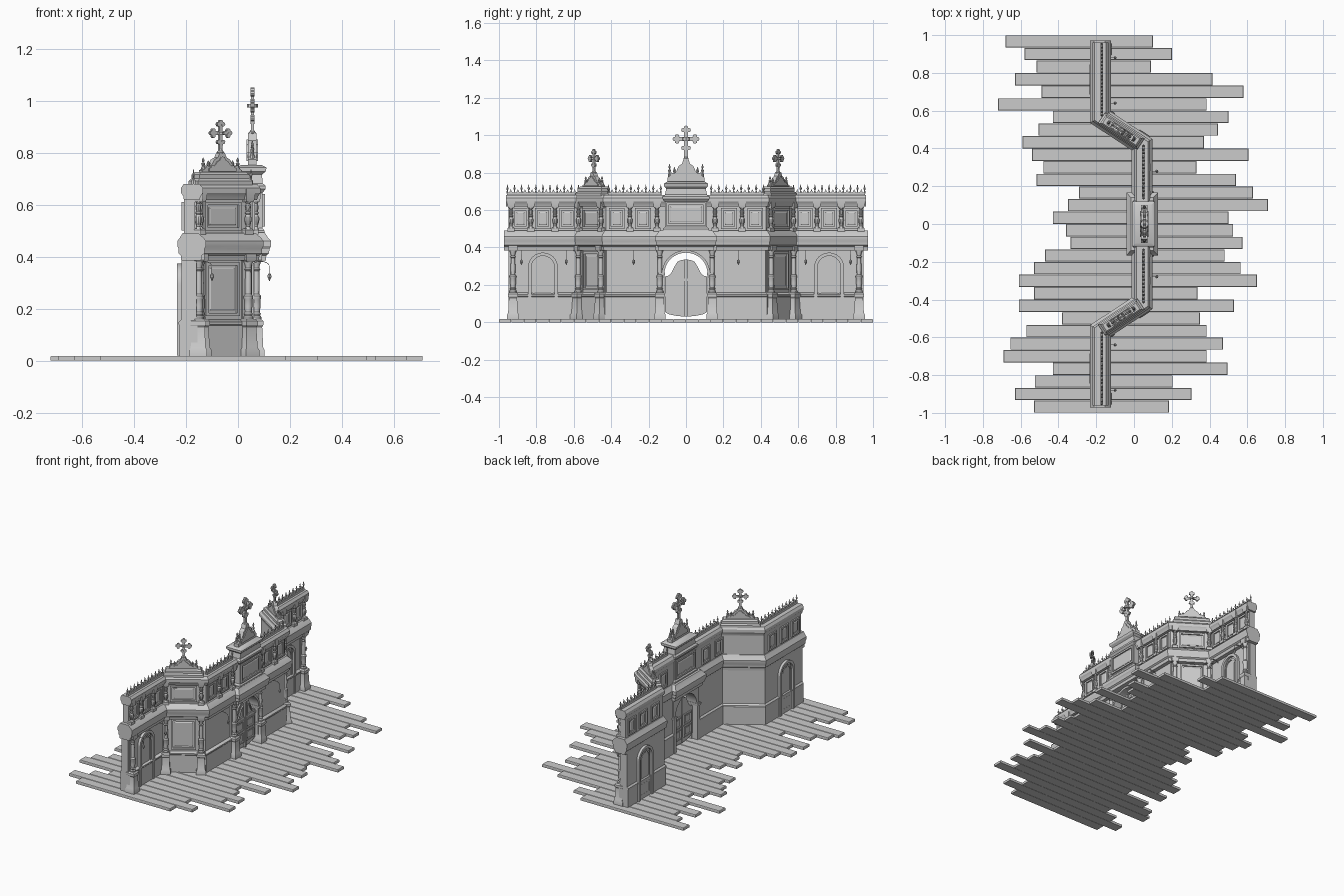
import bpy, bmesh, math
from mathutils import Matrix, Vector

if "Cube" in bpy.data.objects:
    bpy.data.objects.remove(bpy.data.objects["Cube"])

PI = math.pi
R180 = Matrix.Rotation(PI, 4, 'Z')
I4 = Matrix.Identity(4)


def frame(x, y, ang=PI / 2):
    """Local frame: X runs along the wall, -Y faces the show side."""
    return Matrix.Translation((x, y, 0)) @ Matrix.Rotation(ang, 4, 'Z')


class Part:
    def __init__(self, name, mirror=True):
        self.name, self.mirror, self.bm = name, mirror, bmesh.new()

    def loft(self, M, rings, caps=True, wrap=False):
        rs = [[self.bm.verts.new(M @ Vector(p)) for p in r] for r in rings]
        n = len(rs[0])
        for a, b in zip(rs, rs[1:] + rs[:1] if wrap else rs[1:]):
            for i in range(n):
                self.bm.faces.new((a[i], a[(i + 1) % n], b[(i + 1) % n], b[i]))
        if caps and not wrap:
            self.bm.faces.new(rs[0])
            self.bm.faces.new(rs[-1])

    def prism(self, M, pts, f0, f1):
        self.loft(M, [[(x, -f, z) for x, z in pts] for f in (f0, f1)])

    def ring(self, M, outer, inner, f0, f1):
        self.loft(M, [[(x, -f, z) for x, z in p] for p, f in
                      ((outer, f0), (outer, f1), (inner, f1), (inner, f0))], wrap=True)

    def stack(self, M, levels, x=0, f=0):
        self.loft(M, [[(x + sx * a, -f + sy * b, z) for sx, sy in ((-1, -1), (1, -1), (1, 1), (-1, 1))]
                      for a, b, z in levels])

    def lathe(self, M, prof, x=0, f=0, n=12):
        self.loft(M, [[(x + r * math.cos(2 * PI * i / n), -f + r * math.sin(2 * PI * i / n), z)
                       for i in range(n)] for r, z in prof])

    def sweep(self, path, prof):
        P = [Vector(p) for p in path]
        T = [(b - a).normalized() for a, b in zip(P, P[1:])]
        N = [Vector((t.y, -t.x)) for t in T]
        rings = []
        for i, p in enumerate(P):
            a, b = N[max(i - 1, 0)], N[min(i, len(N) - 1)]
            m = (a + b) / (1 + a.dot(b))
            rings.append([(p.x + m.x * o, p.y + m.y * o, z) for o, z in prof])
        self.loft(I4, rings)

    def done(self):
        bmesh.ops.recalc_face_normals(self.bm, faces=self.bm.faces)
        me = bpy.data.meshes.new(self.name)
        self.bm.to_mesh(me)
        self.bm.free()
        ob = bpy.data.objects.new(self.name, me)
        bpy.context.collection.objects.link(ob)
        if self.mirror:
            ob.modifiers.new("mirror", 'MIRROR').use_axis = (False, True, False)


def rect(w, z0, z1):
    return [(-w, z0), (w, z0), (w, z1), (-w, z1)]


def arch(w, z0, zs, n=12):
    return [(-w, z0), (w, z0)] + [(w * math.cos(PI * i / n), zs + w * math.sin(PI * i / n)) for i in range(n + 1)]


WX, CX = -0.178, 0.043
A, B = Vector((CX, 0.42)), Vector((WX, 0.565))
D = frame(*((A + B) / 2), math.atan2(B.y - A.y, B.x - A.x))


def wall_path(y0, y1):
    return [(CX, y0), A, B, (WX, y1)]


# floor planks with ragged ends
ENDS = [(-.68, .10), (-.58, .20), (-.515, .09), (-.63, .415), (-.49, .58), (-.72, .385), (-.43, .50), (-.505, .445),
        (-.59, .37), (-.54, .605), (-.48, .33), (-.515, .54), (-.29, .63), (-.35, .71), (-.43, .50), (-.36, .525),
        (-.335, .575), (-.47, .48), (-.53, .565), (-.61, .65), (-.53, .335), (-.61, .53), (-.38, .35), (-.57, .385),
        (-.655, .47), (-.69, .385), (-.43, .495), (-.525, .205), (-.63, .305), (-.53, .185)]
p = Part("floor_planks", False)
for i, (a, b) in enumerate(ENDS):
    y, h = 1 - (i + .5) / 15, 1 / 30 - .001
    w = (b - a) / 2
    p.stack(Matrix.Translation(((a + b) / 2, y, 0)), [(w, h, 0), (w, h, .015), (w - .002, h - .002, .018)])
p.done()

# lower wall, cornice, parapet and coping swept along the plan
p = Part("lower_wall")
p.sweep(wall_path(.118, .95), [(-.047, .015), (-.047, .135), (-.05, .14), (-.05, .148), (-.04, .158), (-.04, .40),
                               (.01, .40), (.01, .158), (.026, .148), (.026, .14), (.022, .135), (.022, .015)])
p.done()
p = Part("cornice")
p.sweep(wall_path(0, .972), [(-.04, .385), (-.042, .405), (-.05, .412), (-.05, .43), (-.055, .44), (-.055, .46),
                             (-.046, .472), (-.035, .49), (.025, .49), (.046, .472), (.055, .46), (.055, .44),
                             (.05, .43), (.05, .412), (.04, .405), (.036, .385)])
p.done()
p = Part("parapet")
p.sweep(wall_path(0, .95), [(-.03, .48), (-.03, .64), (.013, .64), (.013, .48)])
p.done()
p = Part("coping")
p.sweep(wall_path(0, .962), [(-.03, .618), (-.032, .632), (-.041, .645), (-.041, .664), (-.03, .68),
                             (.03, .68), (.043, .664), (.043, .645), (.034, .632), (.03, .618)])
p.done()

# openwork cresting: low rail with alternating finials
p = Part("cresting")
FIN = [(.003, .68), (.004, .70), (.002, .706), (.006, .713), (.006, .718), (.002, .724), (.003, .728), (.0005, .737)]
for x, y0, y1 in ((CX, .135, .415), (WX, .575, .955)):
    M = frame(x, (y0 + y1) / 2)
    p.prism(M, rect((y1 - y0) / 2, .675, .695), 0, .014)
    n = round((y1 - y0) / .04)
    for i in range(n + 1):
        t = -(y1 - y0) / 2 + (y1 - y0) * i / n
        p.lathe(M, FIN, t, .007, 6)
        if i < n:
            p.prism(M, [(t + .008, .69), (t + .032, .69), (t + .024, .702), (t + .02, .712), (t + .016, .702)], .003, .011)
p.done()

# large columns on pedestals
peds, cols = Part("pedestals"), Part("columns")
for M, t in ((frame(WX, .925), 0), (D, .11), (D, -.11), (frame(CX, .14), 0)):
    peds.stack(M, [(.031, .034, .015), (.031, .034, .04), (.026, .029, .05), (.022, .025, .13), (.027, .03, .138),
                   (.027, .03, .152), (.02, .022, .16)], t, .025)
    cols.lathe(M, [(.019, .158), (.019, .168), (.014, .174), (.017, .18), (.013, .187), (.0155, .21), (.0155, .235),
                   (.018, .24), (.018, .248), (.012, .256), (.0125, .30), (.011, .345), (.015, .35), (.011, .356),
                   (.013, .368), (.019, .384), (.019, .39)], t, .028)
    peds.stack(M, [(.018, .02, .38), (.023, .024, .387), (.023, .024, .41)], t, .025)
    peds.stack(M, [(.02, .008, .15), (.02, .008, .4)], t, .01)
peds.done()
cols.done()

# small balusters in the parapet
p = Part("balusters")
W0, C0 = frame(WX, 0), frame(CX, 0)
for M, t in [(W0, y) for y in (.935, .83, .70)] + [(D, .11), (D, -.11)] + [(C0, y) for y in (.30, .155)]:
    p.stack(M, [(.019, .014, .485), (.019, .014, .503), (.014, .01, .508)], t, .022)
    p.lathe(M, [(.012, .505), (.007, .515), (.013, .535), (.014, .548), (.008, .562), (.012, .568), (.008, .574),
                (.011, .592), (.007, .604), (.014, .614), (.014, .624)], t, .026, 10)
    p.stack(M, [(.016, .014, .61), (.02, .018, .628), (.02, .018, .66)], t, .026)
p.done()

# framed panels, front and back
p = Part("panels")


def panel(M, w, z0, z1, f, e=.012):
    p.ring(M, rect(w, z0, z1), rect(w - e, z0 + e, z1 - e), f - .004, f + .009)
    p.stack(M @ Matrix.Translation((0, -f, (z0 + z1) / 2)) @ Matrix.Rotation(PI / 2, 4, 'X'),
            [(w - 1.7 * e, (z1 - z0) / 2 - 1.7 * e, -.004), (w - 1.7 * e, (z1 - z0) / 2 - 1.7 * e, .002),
             (w - 2.1 * e, (z1 - z0) / 2 - 2.1 * e, .005)])


for x, y in ((WX, .885), (WX, .765), (WX, .635), (CX, .37), (CX, .23)):
    M = frame(x, y)
    panel(M, .042, .5, .61, .013)
    panel(M @ R180, .042, .5, .61, .03)
panel(D, .083, .5, .61, .013)
panel(D, .078, .172, .378, .01)
p.done()

# arched side doors on both faces of the wings
p = Part("side_doors")
for M, f in ((frame(WX, .765), .01), (frame(WX, .765) @ R180, .04)):
    p.ring(M, arch(.08, .02, .293), arch(.062, .02, .293), f - .005, f + .017)
    p.prism(M, arch(.064, .02, .293), f - .005, f + .002)
    p.ring(M, arch(.054, .135, .288), arch(.044, .147, .288), f, f + .008)
    p.ring(M, rect(.054, .04, .122), rect(.044, .05, .112), f, f + .008)
    p.prism(M, rect(.037, .057, .105), f, f + .005)
    p.prism(M, arch(.036, .156, .288), f, f + .005)
p.done()

# gate arch with spandrels, moulding and jambs
p = Part("gate_arch")
q = [(.115 * math.cos(PI / 2 * i / 10), .26 + .112 * math.sin(PI / 2 * i / 10)) for i in range(11)]
p.prism(C0, q + [(0, .41), (.14, .41), (.14, .26)], -.045, .025)
q2 = [(x * 1.12, .26 + (z - .26) * 1.12) for x, z in q]
p.prism(C0, q + q2[::-1], .02, .034)
p.stack(C0, [(.013, .04, .015), (.013, .04, .27)], .128, -.01)
p.stack(C0, [(.016, .045, .25), (.018, .048, .258), (.018, .048, .266)], .13, -.008)
p.done()

# double gate leaves with ogee tops
p = Part("gate_leaves")
p.prism(C0, [(.002, .03), (.05, .034), (.09, .042), (.113, .055), (.113, .245), (.092, .25), (.076, .268), (.063, .295),
             (.045, .325), (.02, .334), (.002, .335)], -.012, .008)
top = [(.018, .237), (.09, .237), (.074, .25), (.06, .275), (.04, .312), (.018, .32)]
c = Vector((.045, .265))
p.ring(C0, top, [tuple(c + (Vector(t) - c) * .75) for t in top], .005, .016)
for s, f in ((1, .008), (-1, .012)):
    for z in (.065, .146):
        M = C0 @ Matrix.Translation((.057, 0, 0)) @ (R180 if s < 0 else I4)
        p.ring(M, rect(.043, z, z + .074), rect(.033, z + .01, z + .064), f - .004, f + .008)
        p.prism(M, rect(.026, z + .017, z + .057), f - .004, f + .004)
p.prism(C0, rect(.007, .03, .336), 0, .018)
p.prism(C0, [(0, .222), (.113, .222), (.113, .235), (0, .235)], 0, .014)
p.done()

# raised centre bay: projecting cornice, attic block and its panel
p = Part("centre_bay", False)
p.stack(C0, [(.15, .064, .385), (.15, .066, .405), (.16, .076, .412), (.16, .078, .43), (.166, .084, .44),
             (.166, .084, .46), (.155, .073, .472), (.14, .06, .492)])
M = frame(.05, 0)
p.stack(M, [(.122, .052, .48), (.122, .052, .5), (.113, .044, .51), (.113, .044, .645), (.125, .056, .66),
            (.125, .056, .672), (.112, .045, .682), (.106, .042, .715), (.118, .056, .727), (.118, .06, .742), (.1, .04, .752)])
panel(M, .105, .515, .64, .044)
panel(M @ R180, .105, .515, .64, .044)
p.done()

# scrolled pediments, pinnacles and crosses


def crown(M, P, X, w, z0, z1, ch, arm, th):
    h = z1 - z0
    half = [(w, z0), (w, z0 + .2 * h), (.86 * w, z0 + .28 * h), (.8 * w, z0 + .42 * h), (.62 * w, z0 + .38 * h),
            (.5 * w, z0 + .5 * h), (.4 * w, z0 + .68 * h), (.22 * w, z0 + .78 * h), (.12 * w, z1)]
    P.prism(M, half + [(-x, z) for x, z in half[::-1]], -th, th)
    inner = [(x * .7, z0 + .15 * h + (z - z0) * .65) for x, z in half]
    P.prism(M, inner + [(-x, z) for x, z in inner[::-1]], -th - .005, th + .005)
    for s in (-1, 1):
        for k, zt in ((.88, .52), (.62, .4)):
            zb = z0 + .2 * h
            P.lathe(M, [(.009, zb), (.009, zb + .1 * h), (.005, zb + .2 * h), (.008, zb + .3 * h),
                        (.003, zb + .7 * zt * h), (.006, zb + .85 * zt * h), (.001, zb + 1.1 * zt * h)], s * k * w, 0, 8)
    P.lathe(M, [(.017, z1 - .02), (.011, z1 - .006), (.015, z1), (.006, z1 + .012), (.004, z1 + .02)], n=8)
    zc, b, t = z1 + ch - arm, arm * .15, th * .35
    X.prism(M, rect(b, z1, z1 + ch - .2 * arm), -t, t)
    X.prism(M, rect(arm * .85, zc - b, zc + b), -t, t)
    X.lathe(M, [(.3 * arm, zc - .1 * arm), (.3 * arm, zc + .1 * arm)], n=8)
    r = .17 * arm
    for dx, dz in ((1, 0), (-1, 0), (0, 1), (0, -1)):
        for k, s in ((.85, 0), (.68, .2), (.68, -.2)):
            ox, oz = arm * (dx * k + dz * s), zc + arm * (dz * k + dx * s)
            X.prism(M, [(ox + r * math.cos(PI * i / 5), oz + r * math.sin(PI * i / 5)) for i in range(10)], -t * 1.3, t * 1.3)


P, X = Part("centre_pediment", False), Part("centre_cross", False)
crown(frame(.055, 0), P, X, .1, .748, .875, .175, .07, .017)
P.done()
X.done()
P, X = Part("side_pediments"), Part("side_crosses")
P.stack(D, [(.125, .035, .675), (.125, .035, .69), (.115, .028, .7), (.115, .028, .715), (.105, .02, .725)])
crown(D, P, X, .09, .715, .80, .125, .05, .013)
P.done()
X.done()

# hanging lamps on curved brackets
p = Part("lamps")
for x, y in ((WX, .88), (WX, .64), (CX, .28)):
    M = frame(x, y)
    arc = [(.01 + .034 * (1 - math.cos(PI * i / 8)), .362 + .02 * math.sin(PI * i / 8)) for i in range(9)]
    p.loft(M, [[(s * .0015, -f, z + k * .0015) for s, k in ((-1, -1), (1, -1), (1, 1), (-1, 1))] for f, z in arc])
    p.lathe(M, [(.001, .362), (.001, .336), (.006, .332), (.008, .322), (.004, .314), (.001, .306)], 0, .078, 8)
p.done()

for ob in bpy.context.scene.objects:
    ob.select_set(True)
    bpy.context.view_layer.objects.active = ob
bpy.ops.object.shade_smooth_by_angle()
